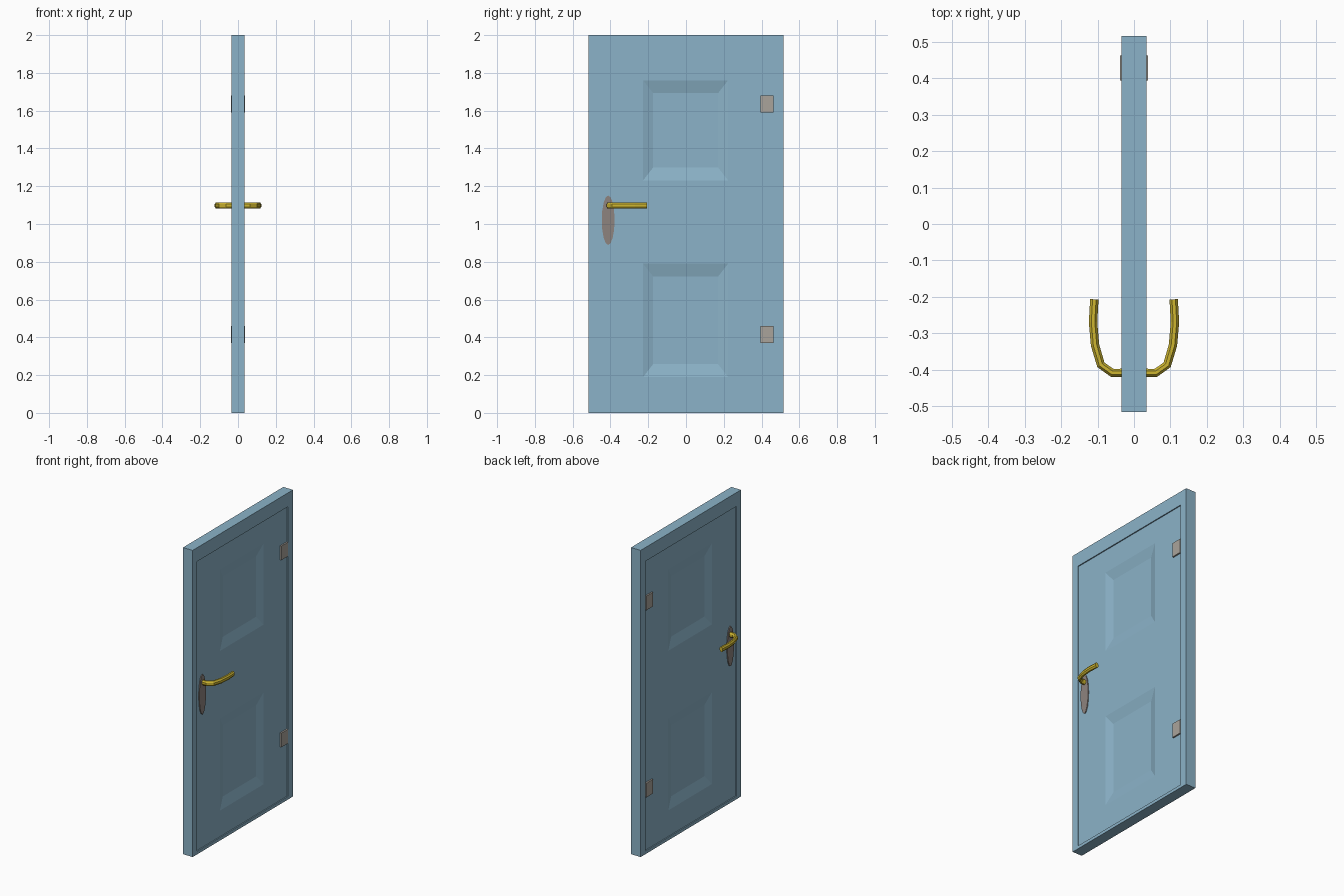
import bpy, bmesh, math
from mathutils import Vector

if "Cube" in bpy.data.objects:
    bpy.data.objects.remove(bpy.data.objects["Cube"])


def material(name, rgb):
    m = bpy.data.materials.new(name)
    m.diffuse_color = (*rgb, 1)
    m.use_nodes = True
    m.node_tree.nodes["Principled BSDF"].inputs["Base Color"].default_value = m.diffuse_color
    return m


BLUE = material("door blue", (0.26, 0.45, 0.58))
STEEL = material("hinge grey", (0.40, 0.37, 0.33))
BRONZE = material("plate grey brown", (0.27, 0.23, 0.21))
BRASS = material("brass yellow", (0.62, 0.47, 0.03))


def finish(bm, name, mat, normals=True):
    if normals:
        bmesh.ops.recalc_face_normals(bm, faces=bm.faces)
    me = bpy.data.meshes.new(name)
    bm.to_mesh(me)
    bm.free()
    me.materials.append(mat)
    ob = bpy.data.objects.new(name, me)
    bpy.context.collection.objects.link(ob)
    return ob


def add_box(bm, lo, hi):
    verts = bmesh.ops.create_cube(bm, size=1)["verts"]
    for v in verts:
        v.co = Vector([(a + b) / 2 + c * (b - a) for a, b, c in zip(lo, hi, v.co)])


def loft(bm, rings):
    # Closed solid through successive rings of points
    vs = [[bm.verts.new(p) for p in r] for r in rings]
    n = len(vs[0])
    for a, b in zip(vs, vs[1:]):
        for i in range(n):
            j = (i + 1) % n
            bm.faces.new((a[i], a[j], b[j], b[i]))
    bm.faces.new(vs[0])
    bm.faces.new(vs[-1])


# Outer frame: two jambs, head and sill
T = 0.035
Y0, Y1, Z0, Z1 = -0.47, 0.465, 0.02, 1.91
bm = bmesh.new()
add_box(bm, (-T, -0.517, 0), (T, Y0, 2))
add_box(bm, (-T, Y1, 0), (T, 0.517, 2))
add_box(bm, (-T, Y0, Z1), (T, Y1, 2))
add_box(bm, (-T, Y0, 0), (T, Y1, Z0))
finish(bm, "frame", BLUE)

# Door leaf: set back in the frame, two sunken panels on each side
LX, DEPTH = 0.028, 0.016
ys = [Y0, -0.227, 0.223, Y1]
zs = [Z0, 0.19, 0.79, 1.231, 1.761, Z1]
bm = bmesh.new()
for s in (1, -1):
    def quad(pts, s=s):
        vs = [bm.verts.new((s * x, y, z)) for x, y, z in pts]
        bm.faces.new(vs if s > 0 else vs[::-1])

    for i in range(3):
        for j in range(5):
            a, b, c, d = ys[i], ys[i + 1], zs[j], zs[j + 1]
            outer = [(LX, a, c), (LX, b, c), (LX, b, d), (LX, a, d)]
            if i == 1 and j in (1, 3):
                x, p, q = LX - DEPTH, 0.053, 0.068
                inner = [(x, a + p, c + q), (x, b - p, c + q),
                         (x, b - p, d - q), (x, a + p, d - q)]
                for k in range(4):
                    n = (k + 1) % 4
                    quad([outer[k], outer[n], inner[n], inner[k]])
                quad(inner)
            else:
                quad(outer)
bmesh.ops.remove_doubles(bm, verts=bm.verts, dist=1e-5)
finish(bm, "door_leaf", BLUE, normals=False)

# Fittings repeated on both faces
for s, side in ((1, "right"), (-1, "left")):
    # Hinge plates
    for zc, level in ((0.415, "lower"), (1.635, "upper")):
        bm = bmesh.new()
        xs = sorted((s * 0.02, s * 0.038))
        add_box(bm, (xs[0], 0.394, zc - 0.046), (xs[1], 0.463, zc + 0.046))
        finish(bm, f"hinge_{level}_{side}", STEEL)

    # Oval handle plate
    def oval(x, k):
        return [(s * x, -0.412 + 0.034 * k * math.cos(t), 1.02 + 0.131 * k * math.sin(t))
                for t in (math.tau * i / 16 for i in range(16))]
    bm = bmesh.new()
    loft(bm, [oval(0.02, 1), oval(0.034, 1)])
    finish(bm, f"handle_plate_{side}", BRONZE)

    # Curved lever swept along its path
    path = [Vector(p) for p in ((0.02, -0.409), (0.06, -0.409), (0.091, -0.387),
                                (0.107, -0.333), (0.1125, -0.27), (0.109, -0.207))]
    rings = []
    for i, p in enumerate(path):
        d = (path[min(i + 1, len(path) - 1)] - path[max(i - 1, 0)]).normalized()
        ring = []
        for k in range(8):
            t = math.tau * (k + 0.5) / 8
            w = 0.0125 * math.cos(t)
            ring.append((s * (p.x + d.y * w), p.y - d.x * w, 1.098 + 0.0175 * math.sin(t)))
        rings.append(ring)
    bm = bmesh.new()
    loft(bm, rings)
    finish(bm, f"handle_{side}", BRASS)
